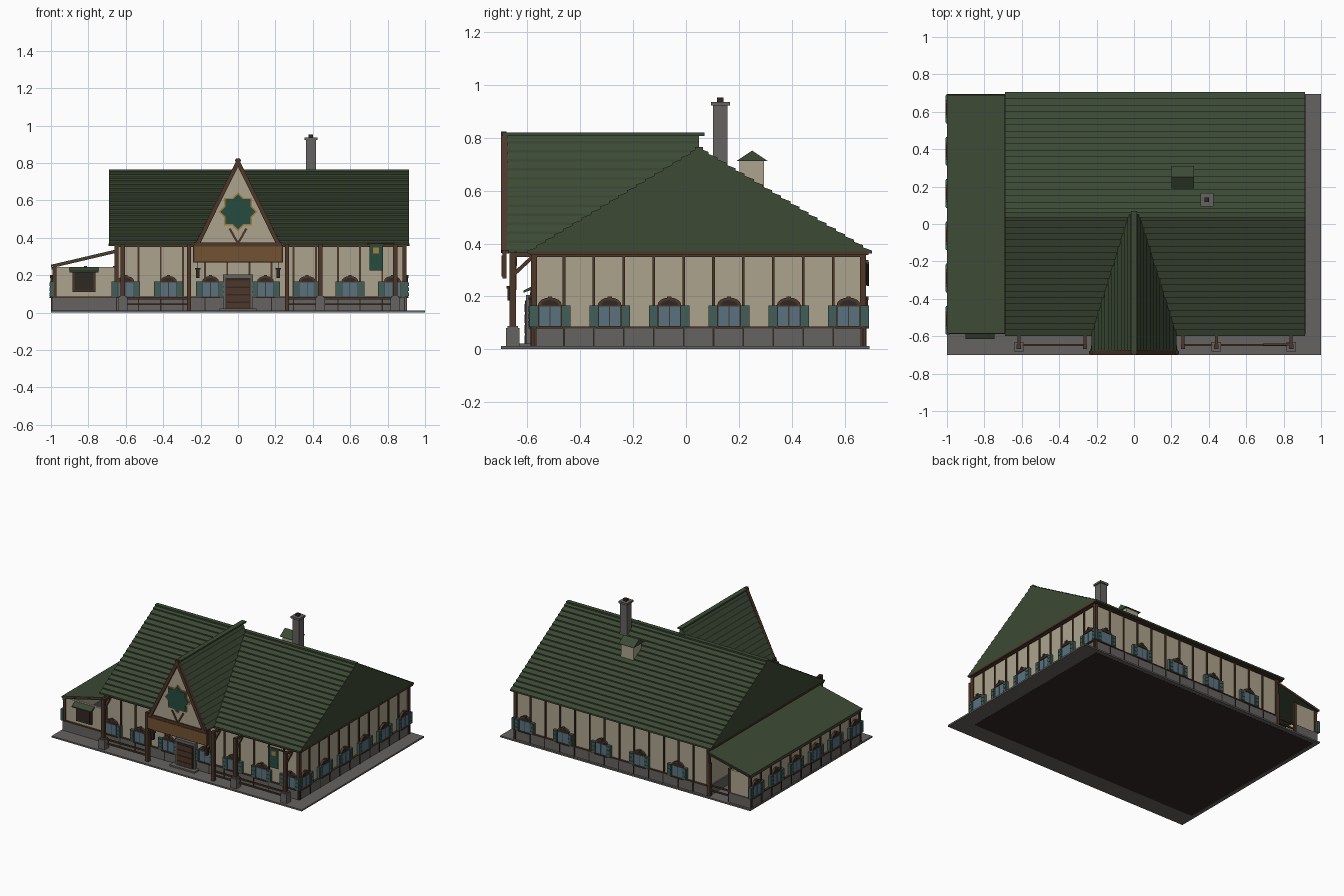
import bpy, bmesh, math
from mathutils import Matrix, Vector

if "Cube" in bpy.data.objects:
    bpy.data.objects.remove(bpy.data.objects["Cube"])

COL = dict(roof=(.045, .068, .035), wood=(.075, .038, .022), cream=(.42, .37, .27), stone=(.13, .125, .12),
           dark=(.03, .022, .018), glass=(.10, .17, .22), teal=(.055, .11, .10), sign=(.17, .085, .03),
           gold=(.35, .22, .05), green=(.02, .07, .05))
MATS = {}
for k, c in COL.items():
    MATS[k] = bpy.data.materials.new(k)
    MATS[k].diffuse_color = (*c, 1)
PARTS = {}
I = Matrix.Identity(4)


def bm_for(name, mat):
    return PARTS.setdefault(name, (bmesh.new(), mat))[0]


def box(name, mat, x0, x1, y0, y1, z0, z1, M=I):
    T = Matrix.Translation(((x0 + x1) / 2, (y0 + y1) / 2, (z0 + z1) / 2))
    S = Matrix.Diagonal((x1 - x0, y1 - y0, z1 - z0, 1))
    bmesh.ops.create_cube(bm_for(name, mat), size=1, matrix=M @ T @ S)


def prism(name, mat, pts, axis, a, b, M=I):
    """Extrude a 2D profile along x (pts are y,z) or along y (pts are x,z)."""
    bm = bm_for(name, mat)
    put = (lambda p, t: Vector((t, *p))) if axis == 'x' else (lambda p, t: Vector((p[0], t, p[1])))
    lo, hi = ([bm.verts.new(M @ put(p, t)) for p in pts] for t in (a, b))
    n = len(pts)
    fs = [bm.faces.new(lo), bm.faces.new(hi)]
    fs += [bm.faces.new((lo[i], lo[(i + 1) % n], hi[(i + 1) % n], hi[i])) for i in range(n)]
    bmesh.ops.recalc_face_normals(bm, faces=fs)


def beam(name, mat, p, q, w, axis, a, b):
    """Straight bar of width w between two profile points."""
    p, q = Vector(p), Vector(q)
    n = (q - p).orthogonal().normalized() * w / 2
    prism(name, mat, [p + n, q + n, q - n, p - n], axis, a, b)


def courses(e, r, n, lip):
    """Saw-toothed slope from eave e up to ridge r."""
    e, r = Vector(e), Vector(r)
    d = (r - e) / n
    up = Vector((0, lip))
    out = []
    for i in range(n):
        out += [e + d * i + up, e + d * (i + 1) + up * .25]
    return out


# wall frames: local x along the wall, local -y outward
def frame(x, y, deg):
    return Matrix.Translation((x, y, 0)) @ Matrix.Rotation(math.radians(deg), 4, 'Z')


FRONT, RIGHT = frame(0, -.575, 0), frame(.89, 0, 90)
BACK, LEFT = frame(0, .67, 180), frame(-.985, 0, -90)


def window(u, M):
    box('window_frames', 'wood', u - .046, u + .046, -.014, 0, .082, .168, M)
    for s in (-1, 1):
        box('window_panes', 'glass', u + s * .021 - .019, u + s * .021 + .019, -.016, 0, .087, .162, M)
        box('shutters', 'teal', u + s * .06 - .017, u + s * .06 + .017, -.02, 0, .084, .166, M)
        for z in (.098, .125, .152):
            box('shutter_slats', 'teal', u + s * .06 - .012, u + s * .06 + .012, -.023, -.01, z - .009, z + .009, M)
    box('window_sills', 'wood', u - .05, u + .05, -.022, 0, .078, .086, M)
    for nm, mt, r, h, d in (('window_arches', 'wood', .045, .03, .016), ('arch_panels', 'dark', .033, .02, .018)):
        arc = [(u + r * math.cos(math.pi * i / 8), .166 + h * math.sin(math.pi * i / 8)) for i in range(9)]
        prism(nm, mt, arc, 'y', -d, 0, M)
    box('keystones', 'wood', u - .008, u + .008, -.021, 0, .186, .2, M)


def timbers(u0, u1, n, top, M):
    for i in range(n + 1):
        u = u0 + (u1 - u0) * i / n
        box('wall_studs', 'wood', u - .005, u + .005, -.008, .004, .08, top, M)
        box('plinth_joints', 'dark', u - .003, u + .003, -.0135, .004, .01, .08, M)
    box('sill_beams', 'wood', u0, u1, -.014, .004, .079, .086, M)
    box('top_beams', 'wood', u0 - .008, u1 + .008, -.011, .004, top - .015, top, M)


# ground slab and floor
box('ground_slab', 'stone', -1, 1, -.7, .695, .001, .012)
box('floor', 'dark', -.97, .88, -.57, .665, 0, .011)

# main hall
box('hall_walls', 'cream', -.65, .89, -.575, .67, .01, .365)
box('hall_plinth', 'stone', -.66, .90, -.586, .68, .01, .08)
timbers(-.65, .89, 13, .365, FRONT)
timbers(-.575, .67, 11, .365, RIGHT)
timbers(-.89, .65, 13, .365, BACK)
for x in (-.6, -.372, -.147, .147, .37, .598, .825):
    window(x, FRONT)
for x in (-.81, -.505, -.2, .105, .41):
    window(x, BACK)
for i in range(6):
    window(-.515 + .226 * i, RIGHT)
    window(.515 - .226 * i, LEFT)
for x in (-.65, .89):
    for y in (-.575, .67):
        box('corner_posts', 'wood', x - .011, x + .011, y - .011, y + .011, .01, .365)

# main roof with stepped courses and eave boards
slope_f = courses((-.6, .362), (.05, .757), 19, .011)
slope_b = courses((.705, .362), (.05, .757), 19, .011)
prism('main_roof', 'roof', [(-.6, .362)] + slope_f + slope_b[-2::-1] + [(.705, .362)], 'x', -.69, .915)
box('eave_boards', 'wood', -.692, .917, -.59, -.58, .357, .37)
box('eave_boards', 'wood', -.692, .917, .68, .69, .357, .37)
for x in (-.685, .908):
    box('eave_boards', 'wood', x - .008, x + .008, -.58, .69, .357, .37)
box('roof_ridge', 'roof', -.69, .915, .035, .065, .752, .765)

# entrance gable roof
g_l = courses((-.228, .365), (0, .81), 13, .012)
prism('gable_roof', 'roof', [(-.228, .365)] + g_l + [(-x, z) for x, z in g_l[-2::-1]] + [(.228, .365)],
      'y', -.68, .05)
box('gable_ridge', 'roof', -.017, .017, -.695, .07, .808, .82)
prism('gable_panel', 'cream', [(-.2, .372), (.2, .372), (0, .785)], 'y', -.688, -.67)
for s in (-1, 1):
    beam('bargeboards', 'wood', (s * .215, .37), (0, .805), .022, 'y', -.7, -.675)
    beam('gable_struts', 'wood', (0, .37), (s * .045, .45), .012, 'y', -.693, -.68)
box('gable_tie', 'wood', -.235, .235, -.697, -.67, .362, .376)
box('gable_finial', 'wood', -.01, .01, -.7, -.68, .79, .825)

# geometric star plaque on the gable
for ang in (0, 45):
    for nm, mt, r, d in (('plaque_rim', 'gold', .104, .695), ('plaque', 'green', .094, .699)):
        sq = [(r * math.cos(math.radians(ang + 90 * i)), .54 + r * math.sin(math.radians(ang + 90 * i)))
              for i in range(4)]
        prism(nm, mt, sq, 'y', -d - ang * .00001, -.685)

# blank sign board
box('sign_frame', 'wood', -.24, .24, -.695, -.68, .268, .362)
box('sign_board', 'sign', -.232, .232, -.699, -.68, .275, .355)

# porch posts, stone bases, braces and rails
for x in (-.615, -.262, .262, .44, .84):
    box('porch_posts', 'wood', x - .012, x + .012, -.668, -.644, .01, .367)
    if abs(x) > .3:
        box('post_bases', 'stone', x - .025, x + .025, -.681, -.631, .01, .08)
        box('post_base_caps', 'stone', x - .02, x + .02, -.676, -.636, .08, .088)
    beam('porch_braces', 'wood', (-.65, .285), (-.575, .355), .014, 'x', x - .007, x + .007)
    box('porch_ties', 'wood', x - .008, x + .008, -.656, -.57, .35, .366)
for a, b in ((-.615, -.262), (.262, .44), (.44, .84)):
    for z in (.045, .075):
        box('porch_rails', 'wood', a, b, -.651, -.641, z - .005, z + .005)

# hanging banner
box('banner_arm', 'wood', .69, .84, -.65, -.64, .362, .37)
box('banner', 'green', .702, .775, -.648, -.642, .225, .362)
box('banner_mark', 'gold', .722, .755, -.65, -.64, .315, .348)

# lanterns
for s in (-1, 1):
    x = s * .215
    box('lantern_hooks', 'dark', x - .002, x + .002, -.667, -.663, .24, .268)
    box('lantern_caps', 'dark', x - .015, x + .015, -.68, -.65, .23, .24)
    box('lanterns', 'dark', x - .01, x + .01, -.675, -.655, .185, .23)

# entrance door
box('door_surround', 'stone', -.08, .08, -.605, -.57, .01, .205)
box('door', 'dark', -.066, .066, -.609, -.57, .012, .185)
for i in range(4):
    box('door_boards', 'wood', -.062, .062, -.612, -.57, .02 + i * .04, .052 + i * .04)
box('door_step', 'stone', -.1, .1, -.64, -.57, .01, .022)

# lean-to on the left, partly open at the back
box('lean_to_walls', 'cream', -.985, -.65, -.575, -.56, .01, .245)
box('lean_to_walls', 'cream', -.985, -.97, -.575, .67, .01, .245)
box('lean_to_walls', 'cream', -.985, -.815, .655, .67, .01, .245)
box('lean_to_plinth', 'stone', -.992, -.65, -.586, -.56, .01, .08)
box('lean_to_plinth', 'stone', -.992, -.968, -.586, .68, .01, .08)
box('lean_to_plinth', 'stone', -.992, -.815, .653, .68, .01, .08)
timbers(-.67, .575, 11, .245, LEFT)
box('lean_to_sill', 'wood', -.992, -.65, -.589, -.56, .079, .086)
for x, y in ((-.98, -.575), (-.98, .667), (-.815, .663), (-.66, .67)):
    box('lean_to_posts', 'wood', x - .009, x + .009, y - .009, y + .009, .01, .25)
for z in (.05, .085):
    box('lean_to_rails', 'wood', -.815, -.66, .658, .668, z - .005, z + .005)
prism('lean_to_roof', 'roof', [(-1, .244), (-.65, .326), (-.65, .338), (-1, .256)], 'y', -.585, .69)
for y in (-.587, .683):
    prism('lean_to_rafters', 'wood', [(-.99, .24), (-.65, .32), (-.65, .33), (-.99, .25)], 'y', y, y + .01)

# serving hatch with awning
box('hatch', 'wood', -.885, -.762, -.588, -.57, .11, .225)
box('hatch_panel', 'dark', -.875, -.772, -.591, -.57, .118, .215)
prism('hatch_awning', 'roof', [(-.57, .245), (-.615, .222), (-.615, .214), (-.57, .23)], 'x', -.9, -.745)

# chimney
box('chimney', 'stone', .363, .417, .102, .158, .6, .925)
box('chimney_cap', 'stone', .355, .425, .094, .166, .922, .936)
box('chimney_pot', 'dark', .378, .402, .118, .142, .93, .952)

# roof vent
box('vent_body', 'cream', .212, .313, .203, .295, .58, .718)
prism('vent_roof', 'roof', [(.19, .712), (.25, .752), (.31, .712)], 'x', .2, .322)

for name, (bm, mat) in PARTS.items():
    me = bpy.data.meshes.new(name)
    bm.to_mesh(me)
    bm.free()
    me.materials.append(MATS[mat])
    bpy.context.collection.objects.link(bpy.data.objects.new(name, me))

for m in bpy.data.materials:
    if m.users and not m.is_grease_pencil:
        m.use_nodes = True
        m.node_tree.nodes["Principled BSDF"].inputs["Base Color"].default_value = m.diffuse_color
